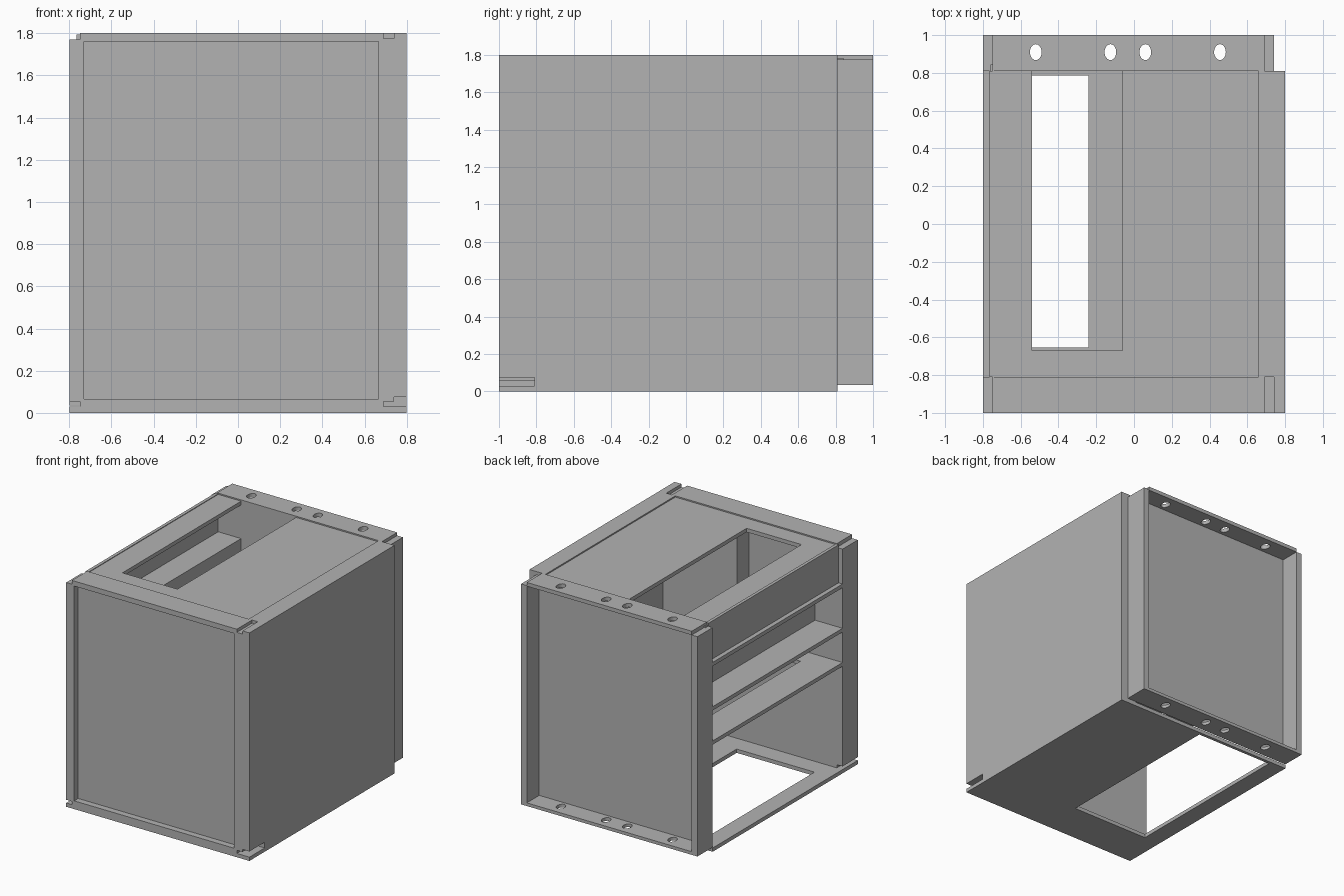
import bpy, bmesh
from mathutils import Matrix, Vector

old = bpy.data.objects.get("Cube")
if old:
    bpy.data.objects.remove(old, do_unlink=True)

grey = bpy.data.materials.new("plain_grey")
grey.use_nodes = True
grey.diffuse_color = (0.45, 0.45, 0.45, 1)
grey.node_tree.nodes["Principled BSDF"].inputs["Base Color"].default_value = (0.45, 0.45, 0.45, 1)


def finish(name, bm):
    mesh = bpy.data.meshes.new(name)
    bm.to_mesh(mesh)
    bm.free()
    mesh.materials.append(grey)
    obj = bpy.data.objects.new(name, mesh)
    bpy.context.collection.objects.link(obj)
    return obj


def box(name, x, y, z):
    """Box given by its extent along each axis."""
    bm = bmesh.new()
    size = Vector((x[1] - x[0], y[1] - y[0], z[1] - z[0]))
    mid = Vector((sum(x) / 2, sum(y) / 2, sum(z) / 2))
    bmesh.ops.create_cube(bm, size=1, matrix=Matrix.LocRotScale(mid, None, size))
    return finish(name, bm)


def oval_cutter(x, y, z):
    """Upright oval plug for a screw hole."""
    bm = bmesh.new()
    place = Matrix.LocRotScale(Vector((x, y, z)), None, Vector((0.031, 0.042, 1)))
    bmesh.ops.create_cone(bm, cap_ends=True, segments=24, radius1=1, radius2=1, depth=0.2, matrix=place)
    return finish("hole_cutter", bm)


def cut(obj, cutters):
    """Subtract the cutters for good and remove them."""
    for c in cutters:
        mod = obj.modifiers.new("cut", "BOOLEAN")
        mod.operation, mod.object, mod.solver = "DIFFERENCE", c, "EXACT"
    bpy.context.view_layer.update()
    mesh = bpy.data.meshes.new_from_object(obj.evaluated_get(bpy.context.evaluated_depsgraph_get()))
    obj.modifiers.clear()
    obj.data = mesh
    for c in cutters:
        bpy.data.objects.remove(c, do_unlink=True)


INNER = (-0.81, 0.81)
FRONT = (-1, -0.81)
BACK = (0.81, 1)

# Bottom, lower shelf and top, each with a rectangular opening
bottom = box("bottom_panel", (-0.8, 0.8), (-1, 0.81), (0, 0.03))
cut(bottom, [box("cutter", (-0.66, 0.02), (-0.66, 0.785), (-0.1, 0.1))])
shelf = box("lower_shelf", (-0.8, 0.67), INNER, (0.845, 0.875))
cut(shelf, [box("cutter", (-0.54, -0.24), (-0.655, 0.785), (0.8, 0.95))])
top = box("top_panel", (-0.74, 0.66), INNER, (1.76, 1.79))
cut(top, [box("cutter", (-0.54, -0.06), (-0.67, 0.9), (1.7, 1.9))])

# Narrow shelves and their upright boards on the open side
for name, z in (("middle_shelf", 1.13), ("upper_shelf", 1.48)):
    box(name, (-0.8, -0.54), INNER, (z - 0.015, z + 0.015))
box("shelf_divider", (-0.56, -0.54), INNER, (1.145, 1.465))
box("upper_side_board", (-0.765, -0.74), INNER, (1.495, 1.795))
box("inner_block", (0.015, 0.66), (-0.81, -0.655), (0.875, 1.76))

# Closed side
box("closed_side", (0.66, 0.8), INNER, (0.03, 1.8))
box("closed_side_front", (0.74, 0.8), FRONT, (0.075, 1.8))

# Front frame around a recessed panel
box("front_panel", (-0.73, 0.665), (-0.95, -0.81), (0.065, 1.76))
box("front_open_side_post", (-0.8, -0.73), FRONT, (0.055, 1.77))
box("front_closed_side_post", (0.665, 0.74), FRONT, (0.055, 1.775))
box("front_bottom_rail", (-0.75, 0.69), FRONT, (0.03, 0.065))
box("front_top_rail", (-0.75, 0.69), FRONT, (1.76, 1.8))

# Back panel with side flanges
box("back_panel", (-0.76, 0.7), (0.81, 0.845), (0.05, 1.78))
box("back_open_side_post", (-0.8, -0.75), BACK, (0.035, 1.77))
box("back_closed_side_post", (0.69, 0.74), BACK, (0.06, 1.775))

# Back flanges with screw holes
for name, x, z in (("back_top_flange", (-0.75, 0.69), (1.77, 1.8)),
                   ("back_bottom_flange", (-0.75, 0.74), (0.035, 0.06))):
    flange = box(name, x, BACK, z)
    cut(flange, [oval_cutter(hx, 0.91, z[0]) for hx in (-0.52, -0.125, 0.06, 0.455)])
